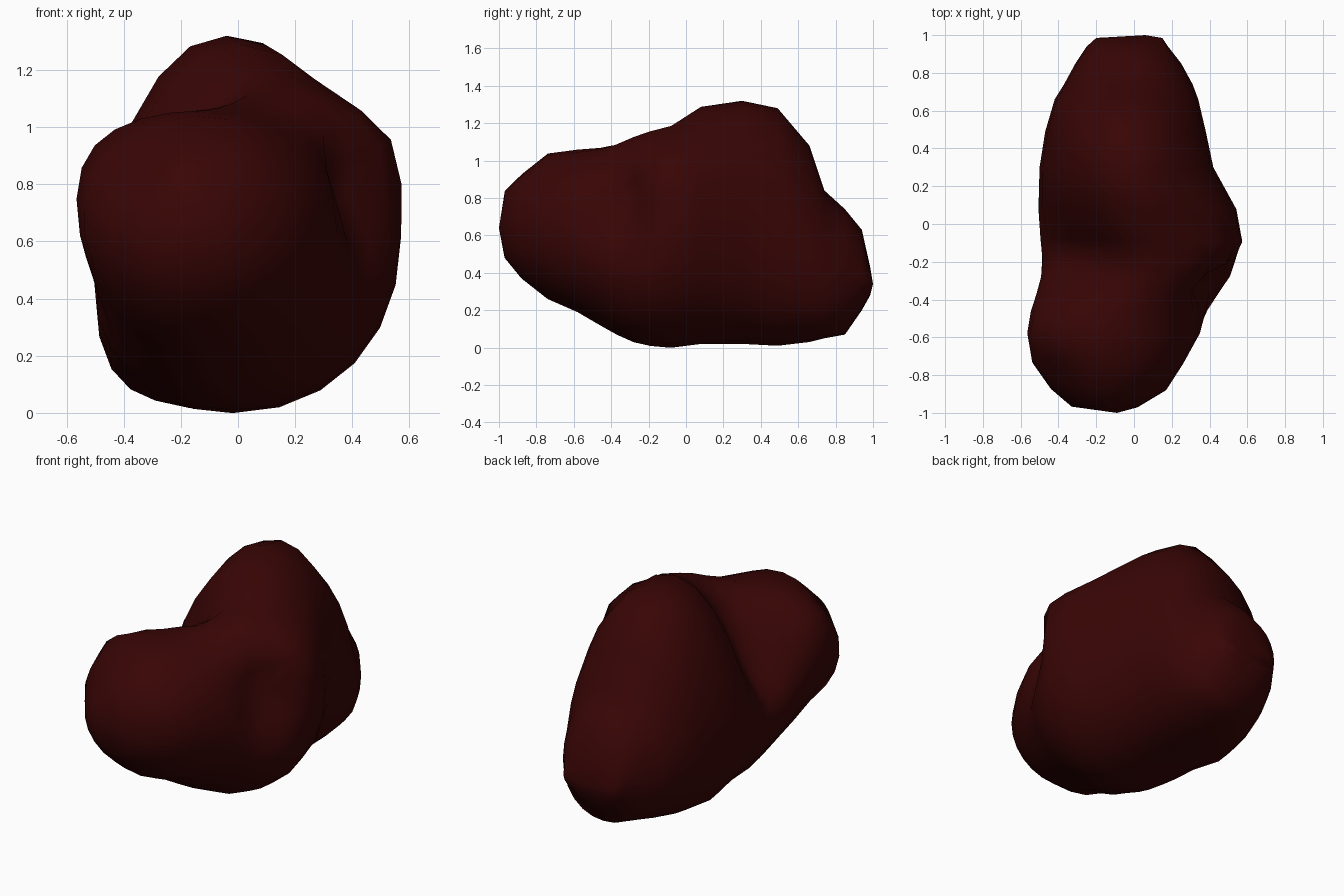
import bpy, bmesh, math
from mathutils import Vector

# Cross-sections along the depth: y, x left, x right, z bottom, z top
SECTIONS = [
    (-0.97, -0.34, 0.02, 0.48, 0.84),
    (-0.88, -0.46, 0.17, 0.37, 0.93),
    (-0.74, -0.56, 0.26, 0.26, 1.04),
    (-0.58, -0.57, 0.35, 0.19, 1.06),
    (-0.46, -0.55, 0.41, 0.12, 1.08),
    (-0.37, -0.53, 0.48, 0.07, 1.12),
    (-0.28, -0.52, 0.54, 0.03, 1.17),
    (-0.19, -0.52, 0.56, 0.01, 1.21),
    (-0.08, -0.52, 0.57, 0.00, 1.24),
    (0.08, -0.51, 0.54, 0.02, 1.30),
    (0.30, -0.50, 0.42, 0.02, 1.32),
    (0.49, -0.47, 0.38, 0.01, 1.28),
    (0.66, -0.42, 0.34, 0.03, 1.08),
    (0.74, -0.37, 0.31, 0.05, 0.84),
    (0.85, -0.31, 0.25, 0.07, 0.74),
    (0.94, -0.25, 0.18, 0.20, 0.63),
    (0.985, -0.20, 0.15, 0.28, 0.43),
]
SIDES = 24

# Dents: centre, spread per axis, push vector
DENTS = [
    ((-0.42, -0.17, 1.00), (0.28, 0.13, 0.32), (0.09, 0.0, -0.33)),   # deep cleft, upper left
    ((0.54, -0.33, 0.77), (0.22, 0.09, 0.15), (-0.18, 0.05, 0.0)),    # dimple, right side
    ((0.50, -0.12, 0.92), (0.14, 0.12, 0.14), (0.04, -0.03, 0.02)),   # swelling behind the dimple
    ((-0.45, -0.82, 0.92), (0.13, 0.13, 0.17), (0.06, 0.04, -0.05)),  # flat, front left
    ((0.32, 0.08, 1.20), (0.13, 0.14, 0.16), (-0.02, 0.0, -0.05)),    # notch, top right
]


def dented(p):
    q = p.copy()
    for c, s, push in DENTS:
        d = sum(((p[i] - c[i]) / s[i]) ** 2 for i in range(3))
        q += Vector(push) * math.exp(-0.5 * d)
    return q


def spow(v, e):
    return math.copysign(abs(v) ** e, v)


def bump(y, centre, width):
    return math.exp(-((y - centre) / width) ** 2)


bm = bmesh.new()
rings = []
for y, x0, x1, z0, z1 in SECTIONS:
    ring = []
    # Flanks sag on the back lobe and rise on the front lobe
    left = 0.13 * bump(y, -0.6, 0.25) - 0.24 * bump(y, 0.32, 0.36)
    right = -0.09 * bump(y, 0.55, 0.25)
    lean = 0.05 * max(0.0, 1 - abs(y) / 0.7)
    for i in range(SIDES):
        a = 2 * math.pi * i / SIDES
        c, s = spow(math.cos(a), 0.95), spow(math.sin(a), 0.95)
        x = (x0 + x1) / 2 + (x1 - x0) / 2 * c + lean * min(s, 0) * (1 - abs(c))
        z = (z0 + z1) / 2 + (z1 - z0) / 2 * s
        z += (left if c < 0 else right) * math.cos(a) ** 2
        ring.append(bm.verts.new(dented(Vector((x, y, max(z, 0.0))))))
    rings.append(ring)

for a, b in zip(rings, rings[1:]):
    for i in range(SIDES):
        j = (i + 1) % SIDES
        bm.faces.new((a[i], a[j], b[j], b[i]))

# Rounded ends
for ring, tip in ((rings[0], (-0.09, -1.0, 0.64)), (rings[-1], (0.06, 1.0, 0.34))):
    t = bm.verts.new(tip)
    for i in range(SIDES):
        bm.faces.new((ring[i], ring[(i + 1) % SIDES], t))
bmesh.ops.recalc_face_normals(bm, faces=bm.faces)
for f in bm.faces:
    f.smooth = True

me = bpy.data.meshes.new("lumpy_body")
bm.to_mesh(me)
bm.free()
body = bpy.data.objects.new("lumpy_body", me)
bpy.context.collection.objects.link(body)

mat = bpy.data.materials.new("dark blood red")
mat.diffuse_color = (0.040, 0.0015, 0.0015, 1)
me.materials.append(mat)
